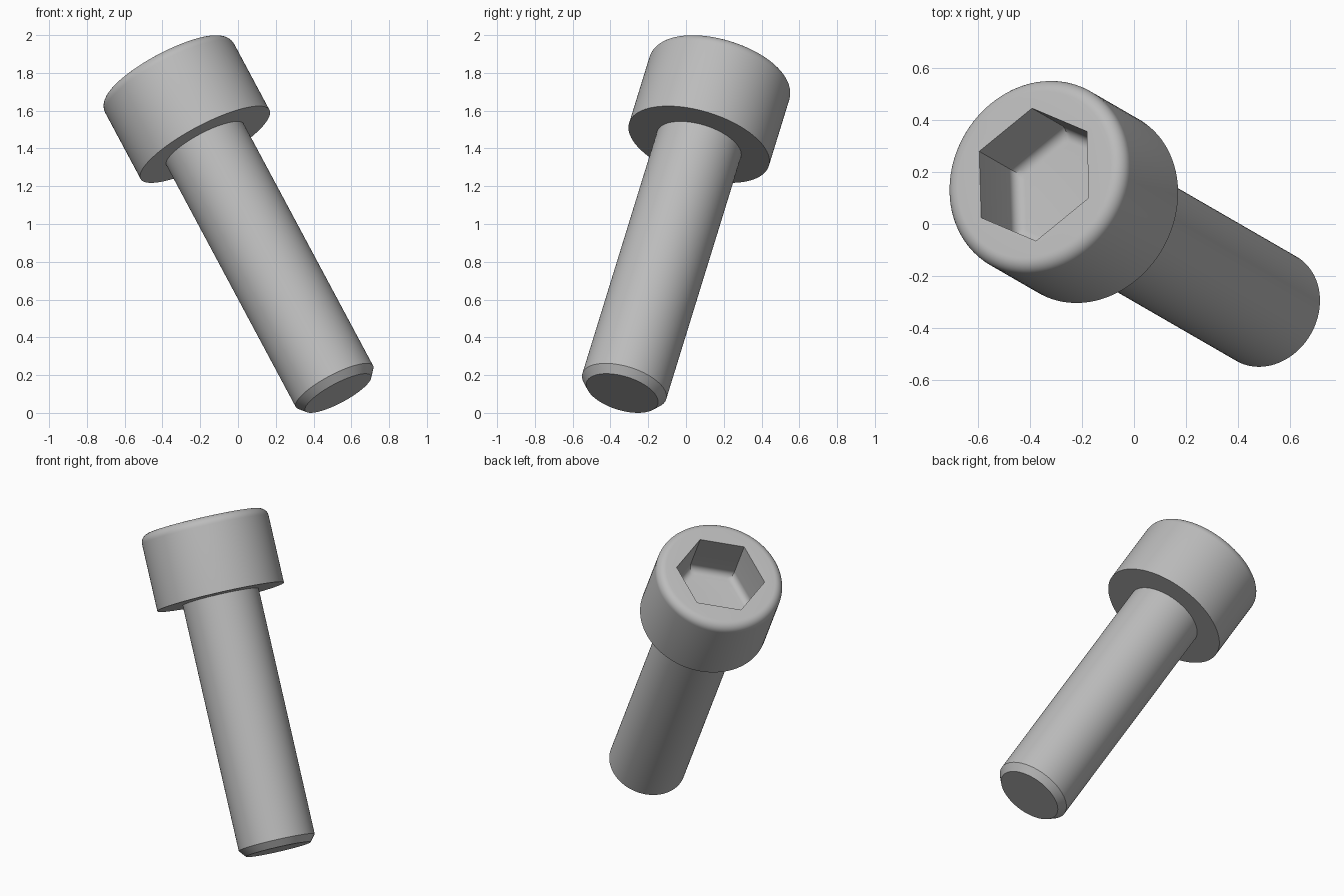
import bpy
import bmesh
from math import cos, sin, pi, radians
from mathutils import Matrix

cube = bpy.data.objects.get("Cube")
if cube:
    bpy.data.objects.remove(cube, do_unlink=True)

# Main sizes
U = 0.0774                      # one unit of the bolt's own measure
SHAFT_R, HEAD_R = 3 * U, 5 * U
SHAFT_L, HEAD_H = 20 * U, 6 * U
HEX_R, HEX_DEPTH, HEX_FILLET = 0.233, 0.30, 0.043
ROUND = 0.7 * U
SEGMENTS = 96
TURN = radians(6)               # twist of the socket about the axis

# The bolt leans over, tip towards the front left
POSE = (Matrix.Translation((0.53, -0.338, 0.104))
        @ Matrix.Rotation(radians(150), 4, 'Z')
        @ Matrix.Rotation(radians(31.7), 4, 'Y'))

steel = bpy.data.materials.new("grey steel")
steel.use_nodes = True
GREY = (0.5, 0.5, 0.5, 1)
steel.diffuse_color = GREY
steel.node_tree.nodes["Principled BSDF"].inputs["Base Color"].default_value = GREY


def arc(radius, z, size, steps=8):
    """Quarter round from the side inward, as (radius, z) points."""
    for i in range(steps + 1):
        a = pi / 2 * i / steps
        yield radius - size * (1 - cos(a)), z + size * sin(a)


def loft(name, rings):
    """Skin rings of (radius, z, hexagonal) and close both ends."""
    bm = bmesh.new()
    loops = []
    for radius, z, hexagonal in rings:
        loop = []
        for i in range(SEGMENTS):
            a = 2 * pi * i / SEGMENTS
            r = radius / cos(a % (pi / 3) - pi / 6) if hexagonal else radius
            loop.append(bm.verts.new((r * cos(a + TURN), r * sin(a + TURN), z)))
        loops.append(loop)
    for low, high in zip(loops, loops[1:]):
        for i in range(SEGMENTS):
            j = (i + 1) % SEGMENTS
            bm.faces.new((low[i], low[j], high[j], high[i]))
    bm.faces.new(loops[0][::-1])
    bm.faces.new(loops[-1])
    bm.transform(POSE)
    bmesh.ops.recalc_face_normals(bm, faces=bm.faces)
    mesh = bpy.data.meshes.new(name)
    bm.to_mesh(mesh)
    bm.free()
    mesh.materials.append(steel)
    obj = bpy.data.objects.new(name, mesh)
    bpy.context.collection.objects.link(obj)
    bpy.ops.object.select_all(action='DESELECT')
    obj.select_set(True)
    bpy.context.view_layer.objects.active = obj
    bpy.ops.object.shade_smooth_by_angle(angle=radians(30))
    return obj


# Shaft with a chamfered tip
loft("shaft", [(2.55 * U, 0, False), (SHAFT_R, 0.55 * U, False), (SHAFT_R, SHAFT_L, False)])

# Head with a rounded rim and a hexagonal socket with a filleted floor
top = SHAFT_L + HEAD_H
head = [(HEAD_R, SHAFT_L, False)]
head += [(r, z, False) for r, z in arc(HEAD_R, top - ROUND, ROUND)]
head.append((HEX_R, top, True))
floor = top - HEX_DEPTH
head += [(r, 2 * floor - z + 2 * HEX_FILLET, True)
         for r, z in arc(HEX_R, floor + HEX_FILLET, HEX_FILLET)]
loft("head", head)
